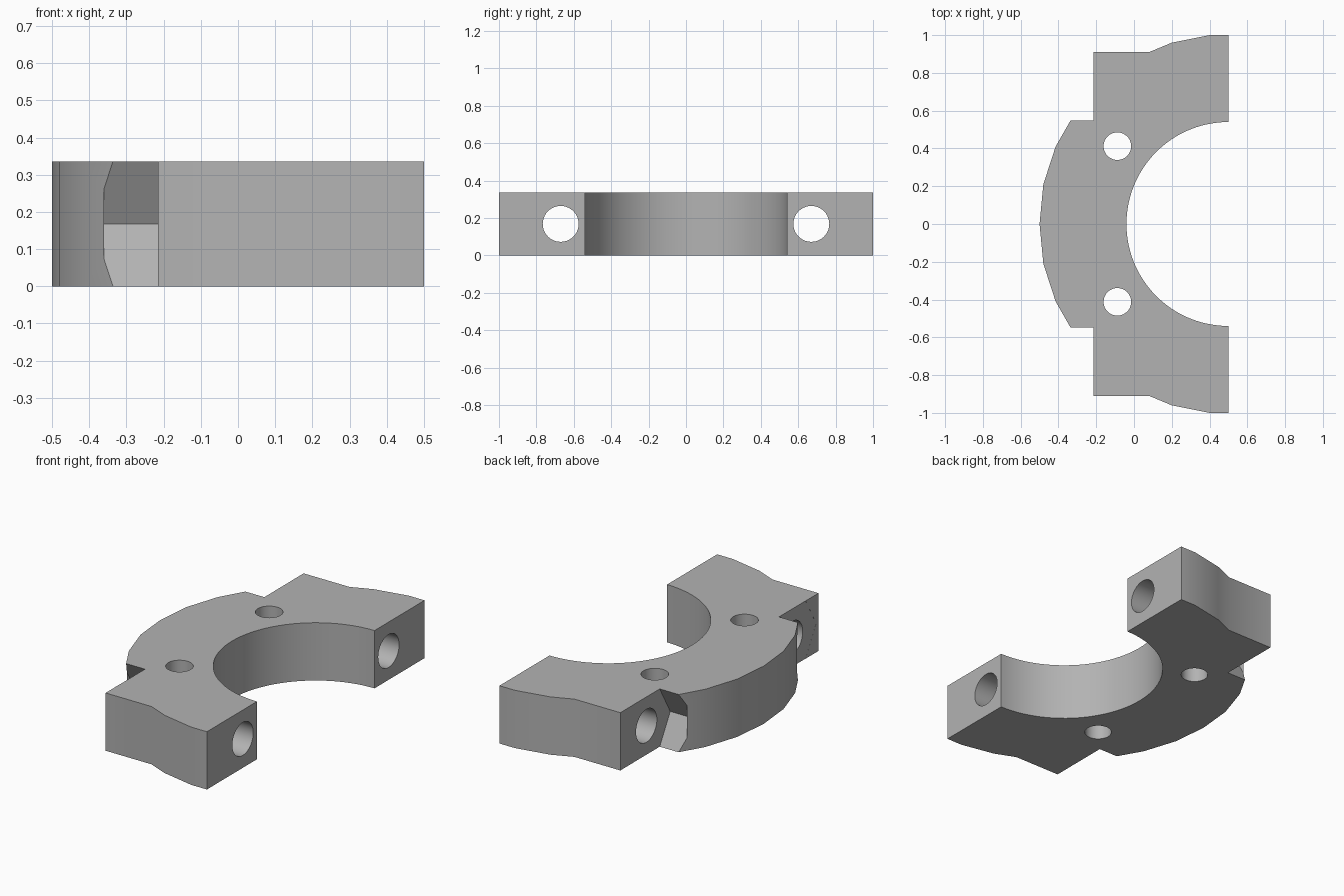
import bpy
import bmesh
from math import pi, cos, sin, radians
from mathutils import Matrix, Vector

cube = bpy.data.objects.get("Cube")
if cube:
    bpy.data.objects.remove(cube, do_unlink=True)

HEIGHT = 0.336
MID = HEIGHT / 2

metal = bpy.data.materials.new("plain grey")
metal.use_nodes = True
grey = (0.45, 0.45, 0.45, 1)
metal.diffuse_color = grey
metal.node_tree.nodes["Principled BSDF"].inputs["Base Color"].default_value = grey


def make_object(name, bm):
    bmesh.ops.recalc_face_normals(bm, faces=bm.faces[:])
    mesh = bpy.data.meshes.new(name)
    bm.to_mesh(mesh)
    bm.free()
    mesh.materials.append(metal)
    obj = bpy.data.objects.new(name, mesh)
    bpy.context.collection.objects.link(obj)
    return obj


def prism_cutter(name, sides, radius, start, end):
    """Regular prism between two points, kept as a hidden cutter."""
    start, end = Vector(start), Vector(end)
    axis = end - start
    bm = bmesh.new()
    bmesh.ops.create_cone(bm, cap_ends=True, segments=sides, radius1=radius,
                          radius2=radius, depth=axis.length)
    # Cross-section corners lie on the y axis
    spin = Matrix.Rotation(pi / 2, 4, 'Y') if abs(axis.x) > abs(axis.z) else Matrix()
    bm.transform(Matrix.Translation((start + end) / 2) @ spin)
    obj = make_object(name, bm)
    obj.hide_render = True
    obj.hide_viewport = True
    return obj


# Clamp outline: outer edge of one half, mirrored, closed by the bore arc
half = [(-0.48, 0.21), (-0.415, 0.41), (-0.335, 0.55), (-0.215, 0.55),
        (-0.215, 0.91), (0.08, 0.91), (0.2, 0.96), (0.4, 1.0), (0.5, 1.0)]
outer = [(x, -y) for x, y in reversed(half)] + [(-0.5, 0)] + half
steps = 48
bore = [(0.5 - 0.54 * sin(pi * i / steps), 0.54 * cos(pi * i / steps))
        for i in range(steps + 1)]

bm = bmesh.new()
base = bm.faces.new([bm.verts.new((x, y, 0)) for x, y in outer + bore])
top = bmesh.ops.extrude_face_region(bm, geom=[base])["geom"]
bmesh.ops.translate(bm, vec=(0, 0, HEIGHT),
                    verts=[g for g in top if isinstance(g, bmesh.types.BMVert)])
clamp = make_object("clamp_half", bm)

# Bolt holes, hexagonal nut pockets and vertical pin holes on both arms
cutters = []
for side, s in (("left", 1), ("right", -1)):
    y = 0.67 * s
    cutters += [
        prism_cutter(f"nut_pocket_cutter_{side}", 6, 0.219,
                     (-0.36, y, MID), (-0.2145, y, MID)),
        prism_cutter(f"bolt_hole_cutter_{side}", 40, 0.096,
                     (-0.3, y, MID), (0.7, y, MID)),
        prism_cutter(f"pin_hole_cutter_{side}", 40, 0.073,
                     (-0.088, 0.412 * s, -0.2), (-0.088, 0.412 * s, 0.6)),
    ]

for cutter in cutters:
    mod = clamp.modifiers.new(cutter.name, 'BOOLEAN')
    mod.operation = 'DIFFERENCE'
    mod.solver = 'EXACT'
    mod.object = cutter

bpy.ops.object.select_all(action='DESELECT')
clamp.select_set(True)
bpy.context.view_layer.objects.active = clamp
for mod in list(clamp.modifiers):
    bpy.ops.object.modifier_apply(modifier=mod.name)
for cutter in cutters:
    bpy.data.objects.remove(cutter, do_unlink=True)

bpy.ops.object.shade_smooth_by_angle(angle=radians(30))
